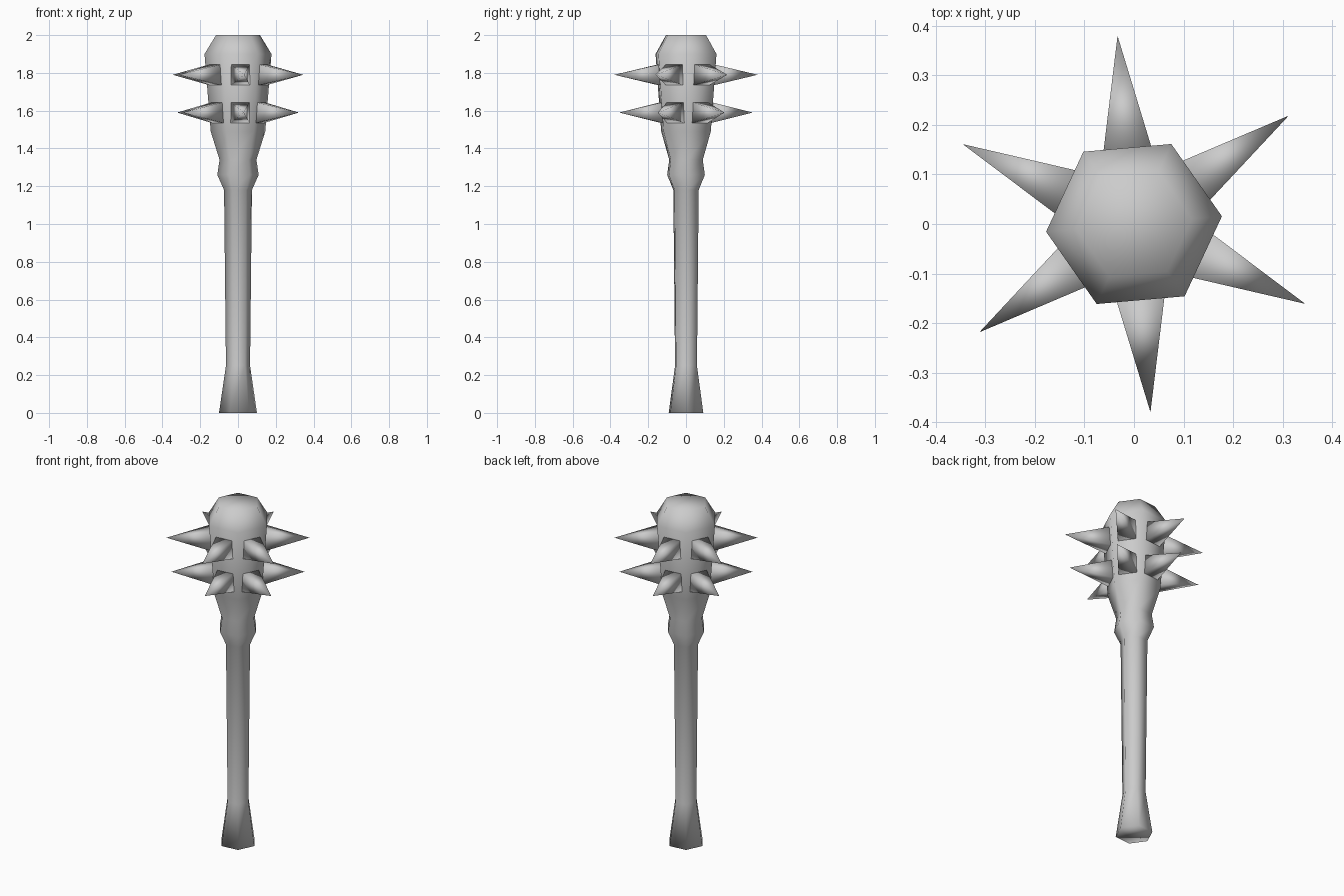
import bpy, bmesh
from math import cos, sin, radians, sqrt, pi
from mathutils import Matrix

if "Cube" in bpy.data.objects:
    bpy.data.objects.remove(bpy.data.objects["Cube"])

TURN = radians(5)


def finish(name, bm):
    bmesh.ops.recalc_face_normals(bm, faces=bm.faces)
    for f in bm.faces:
        f.smooth = True
    mesh = bpy.data.meshes.new(name)
    bm.to_mesh(mesh)
    bm.free()
    obj = bpy.data.objects.new(name, mesh)
    bpy.context.collection.objects.link(obj)
    return obj


# Six-sided club body: (height, radius) profile
profile = [(0, 0.101), (0.25, 0.064), (1.18, 0.074), (1.26, 0.11),
           (1.34, 0.098), (1.49, 0.145), (1.9, 0.178), (2.0, 0.117)]
bm = bmesh.new()
rings = [[bm.verts.new((r * cos(TURN + k * pi / 3), r * sin(TURN + k * pi / 3), z))
          for k in range(6)] for z, r in profile]
for low, high in zip(rings, rings[1:]):
    for k in range(6):
        n = (k + 1) % 6
        bm.faces.new((low[k], low[n], high[n], high[k]))
bm.faces.new(rings[0][::-1])
bm.faces.new(rings[-1])
finish("club_body", bm)


# Square spike pointing outwards from the middle of a body face
def spike(name, angle, z, base, tip):
    bm = bmesh.new()
    bmesh.ops.create_cone(bm, cap_ends=True, segments=4, radius1=sqrt(2),
                          radius2=0, depth=tip - base)
    bmesh.ops.remove_doubles(bm, verts=bm.verts, dist=1e-5)
    bm.transform(Matrix.Rotation(angle, 4, 'Z')
                 @ Matrix.Translation(((base + tip) / 2, 0, z))
                 @ Matrix.Rotation(pi / 2, 4, 'Y')
                 @ Matrix.Diagonal((0.056, 0.051, 1, 1))
                 @ Matrix.Rotation(pi / 4, 4, 'Z'))
    finish(name, bm)


# Two rows of six spikes
for row, z, base, tip in (("upper", 1.79, 0.14, 0.381), ("lower", 1.59, 0.125, 0.355)):
    for k in range(6):
        spike(f"{row}_spike_{k + 1}", TURN + pi / 6 + k * pi / 3, z, base, tip)
